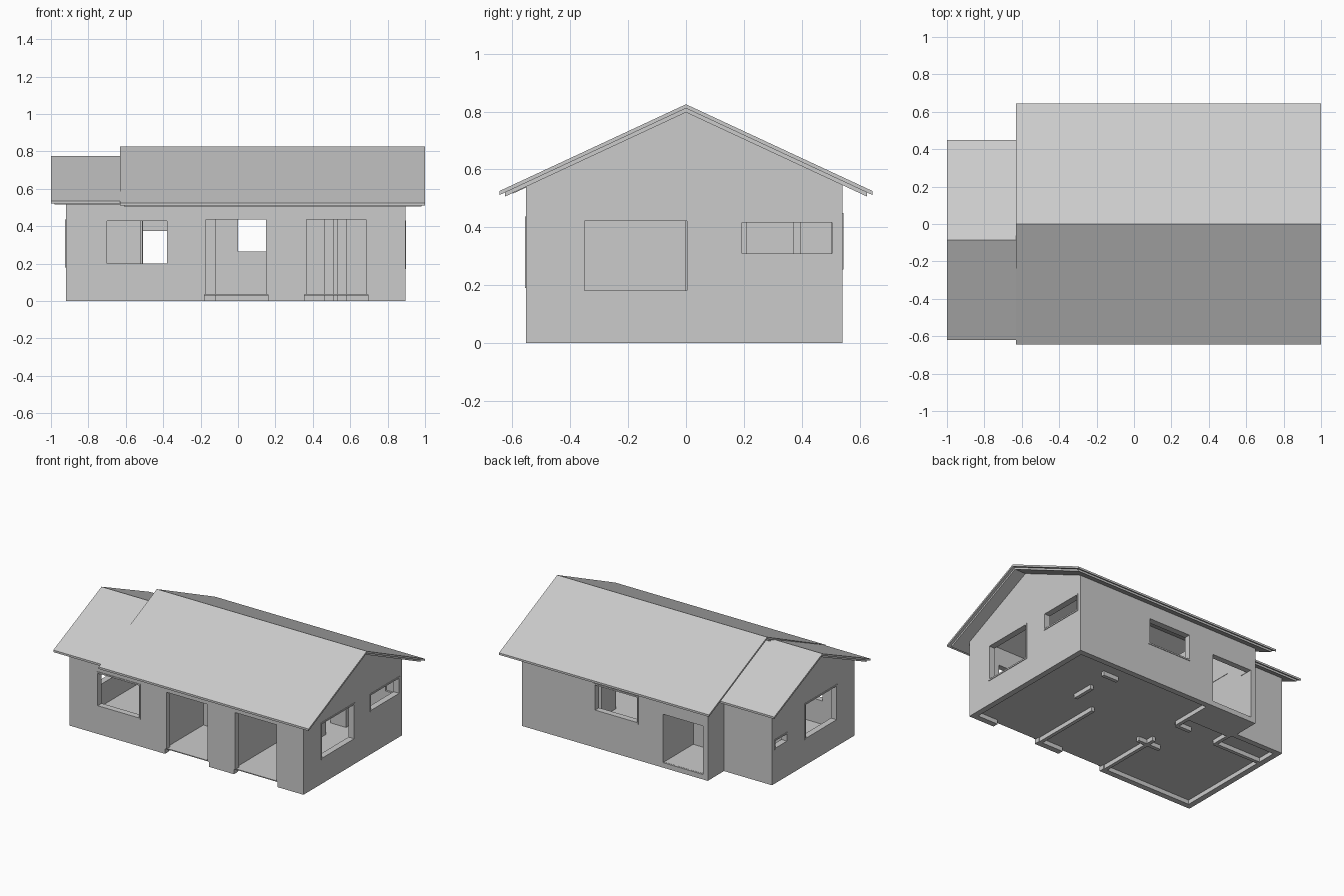
import bpy

cube = bpy.data.objects.get("Cube")
if cube:
    bpy.data.objects.remove(cube, do_unlink=True)

grey = bpy.data.materials.new("plain grey")
grey.use_nodes = True
GREY = (0.6, 0.6, 0.6, 1)
grey.diffuse_color = GREY
grey.node_tree.nodes["Principled BSDF"].inputs["Base Color"].default_value = GREY


def prism(name, profile, x0, x1):
    """Extrude a (y, z) profile from x0 to x1."""
    n = len(profile)
    verts = [(x, y, z) for x in (x0, x1) for y, z in profile]
    faces = [tuple(reversed(range(n))), tuple(range(n, 2 * n))]
    faces += [(i, (i + 1) % n, (i + 1) % n + n, i + n) for i in range(n)]
    mesh = bpy.data.meshes.new(name)
    mesh.from_pydata(verts, [], faces)
    mesh.materials.append(grey)
    obj = bpy.data.objects.new(name, mesh)
    bpy.context.collection.objects.link(obj)
    return obj


def box(name, x, y, z):
    return prism(name, [(y[0], z[0]), (y[1], z[0]), (y[1], z[1]), (y[0], z[1])], *x)


def combine(obj, other, operation):
    mod = obj.modifiers.new("cut", 'BOOLEAN')
    mod.operation, mod.solver, mod.object = operation, 'EXACT', other
    bpy.context.view_layer.objects.active = obj
    bpy.ops.object.modifier_apply(modifier=mod.name)
    bpy.data.objects.remove(other, do_unlink=True)


def house_profile(y0, y1, base, ridge_y, ridge_z, slope):
    def roof(y):
        return ridge_z - slope * abs(y - ridge_y)
    return [(y0, base), (y1, base), (y1, roof(y1)), (ridge_y, ridge_z), (y0, roof(y0))]


# Outer wall dimensions
T = 0.04
FRONT, BACK, WING_BACK = -0.552, 0.54, 0.36
EAST, WEST, JOIN = 0.895, -0.92, -0.547
MAIN = (0.0, 0.8, 0.465)
WING = (-0.085, 0.75, 0.449)

# Wall shell, hollow and open under the roof
walls = prism("outer_walls", house_profile(FRONT, BACK, 0, *MAIN), JOIN, EAST)
combine(walls, prism("wing", house_profile(FRONT, WING_BACK, 0, *WING), WEST, JOIN + 0.02), 'UNION')
combine(walls, box("hollow", (JOIN + T, EAST - T), (FRONT + T, BACK - T), (-0.1, 1)), 'DIFFERENCE')
combine(walls, box("wing_hollow", (WEST + T, JOIN + T + 0.01), (FRONT + T, WING_BACK - T), (-0.1, 1)), 'DIFFERENCE')

# Doorways, with wider notches at the foot of the front ones
for x0, x1 in ((-0.17, 0.15), (0.365, 0.685)):
    combine(walls, box("door", (x0, x1), (FRONT - 0.1, FRONT + 0.1), (-0.1, 0.435)), 'DIFFERENCE')
    combine(walls, box("notch", (x0 - 0.01, x1 + 0.01), (FRONT - 0.1, FRONT + 0.1), (-0.1, 0.035)), 'DIFFERENCE')
combine(walls, box("back_door", (-0.51, -0.2), (BACK - 0.1, BACK + 0.1), (0.035, 0.375)), 'DIFFERENCE')


def window(name, wall, span, z):
    """Cut an opening and line it with a thin four-bar frame."""
    side = {"front": FRONT, "back": BACK, "east": EAST, "west": WEST}[wall]
    out = 1 if side > 0 else -1
    along_x = wall in ("front", "back")

    def part(label, s, h, depth):
        return box(label, s, depth, h) if along_x else box(label, depth, s, h)
    combine(walls, part("cut", span, z, (side - 0.1, side + 0.1)), 'DIFFERENCE')
    depth = sorted((side + out * 0.004, side - out * T))
    w = 0.01
    (a, b), (lo, hi) = span, z
    part(name + "_frame_sill", span, (lo, lo + w), depth)
    part(name + "_frame_head", span, (hi - w, hi), depth)
    part(name + "_frame_jamb_a", (a, a + w), (lo + w, hi - w), depth)
    part(name + "_frame_jamb_b", (b - w, b), (lo + w, hi - w), depth)


window("front_window", "front", (-0.71, -0.37), (0.19, 0.437))
window("back_window", "back", (-0.01, 0.335), (0.255, 0.45))
window("east_large_window", "east", (-0.36, 0.014), (0.172, 0.431))
window("east_small_window", "east", (0.183, 0.514), (0.3, 0.426))
window("west_large_window", "west", (-0.36, 0.0), (0.18, 0.435))
window("west_small_window", "west", (0.19, 0.335), (0.24, 0.31))

# Gable above the wing roof
prism("upper_gable", house_profile(FRONT, BACK, 0.45, *MAIN), JOIN, JOIN + T)

# Floor plates and rear porch slab
box("main_floor", (JOIN + 0.01, EAST - 0.01), (FRONT + 0.01, BACK - 0.01), (0.03, 0.036))
box("wing_floor", (WEST + 0.01, JOIN + 0.01), (FRONT + 0.01, WING_BACK - 0.01), (0.03, 0.036))
box("porch_slab", (-0.52, -0.2), (0.3, BACK), (0, 0.035))

# Interior partitions
partitions = [((0.325, 0.35), (-0.53, 0.0)), ((-0.21, -0.185), (-0.53, -0.04)),
              ((0.51, 0.535), (0.05, 0.21)), ((0.46, 0.58), (0.37, 0.395)),
              ((-0.3, -0.12), (-0.12, -0.095)), ((-0.3, -0.185), (0.18, 0.205)),
              ((-0.2, -0.175), (0.2, 0.52)), ((-0.9, -0.52), (0.16, 0.185)),
              ((-0.535, -0.51), (0.17, 0.34))]
for i, (x, y) in enumerate(partitions):
    box(f"partition_{i + 1}", x, y, (0, 0.5))


def roof_layer(name, x, y0, y1, ridge_y, ridge_z, slope, thick):
    top = [(y0, ridge_z - slope * (ridge_y - y0)), (ridge_y, ridge_z),
           (y1, ridge_z - slope * (y1 - ridge_y))]
    under = [(y, z - thick) for y, z in top]
    prism(name, under + top[::-1], *x)


# Two-layer roofs: a covering and an inset soffit
for name, x, y0, y1, (ridge_y, _, slope), ridge_z in (
        ("main_roof", (-0.63, 1.0), -0.645, 0.645, MAIN, 0.825),
        ("wing_roof", (-1.0, -0.54), -0.62, 0.45, WING, 0.775)):
    roof_layer(name + "_cover", x, y0, y1, ridge_y, ridge_z, slope, 0.014)
    roof_layer(name + "_soffit", (x[0] + 0.02, x[1] - 0.02), y0 + 0.02, y1 - 0.02,
               ridge_y, ridge_z - 0.014, slope, 0.014)
